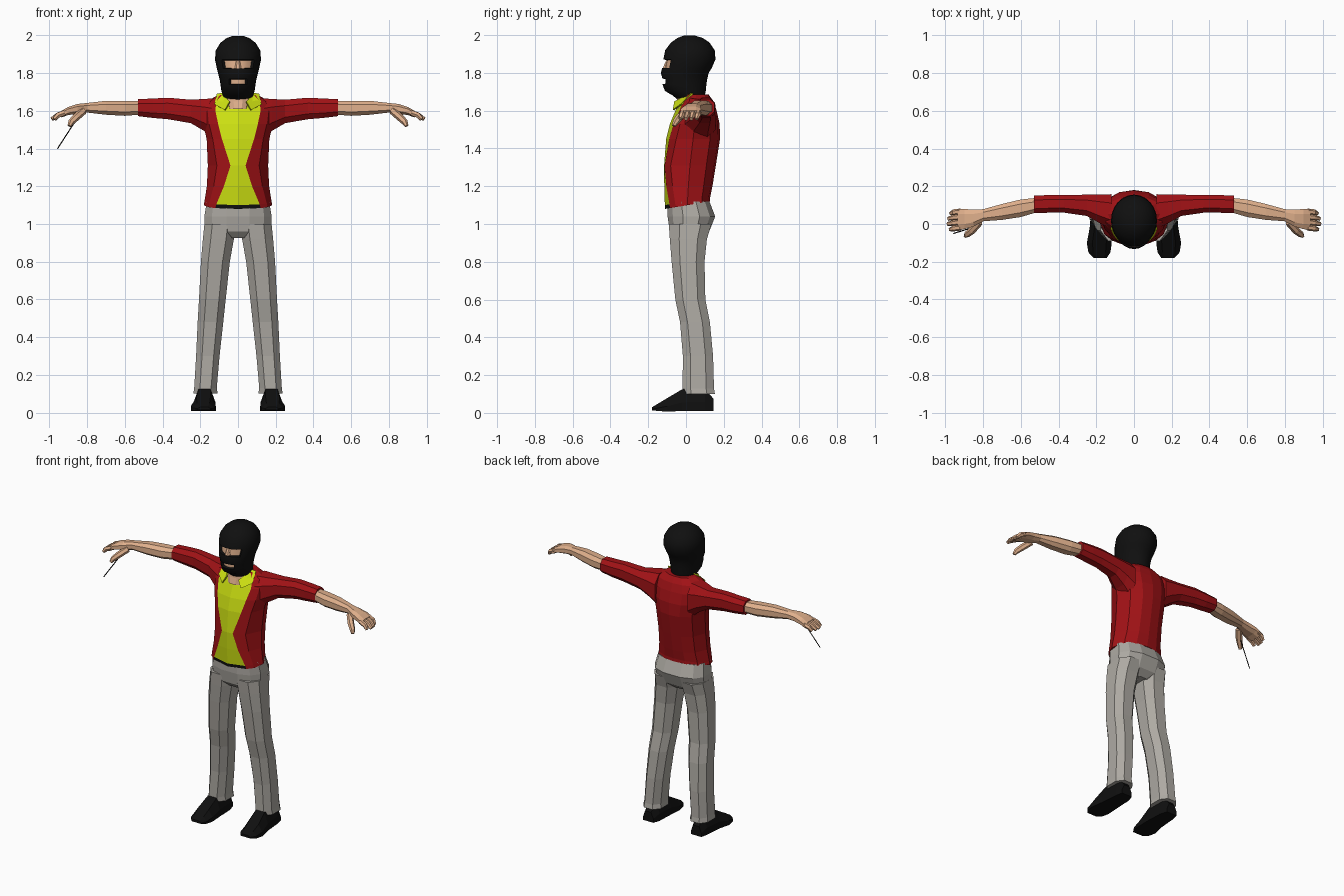
import bpy, bmesh, math
from mathutils import Vector

if "Cube" in bpy.data.objects:
    bpy.data.objects.remove(bpy.data.objects["Cube"])


def material(name, rgb):
    m = bpy.data.materials.new(name)
    m.diffuse_color = (*rgb, 1)
    m.use_nodes = True
    m.node_tree.nodes["Principled BSDF"].inputs["Base Color"].default_value = m.diffuse_color
    return m


RED = material("jacket red", (0.36, 0.006, 0.008))
LIME = material("shirt lime", (0.60, 0.74, 0.006))
GREY = material("trouser grey", (0.42, 0.40, 0.365))
SKIN = material("skin", (0.74, 0.43, 0.26))
BLACK = material("black", (0.005, 0.005, 0.005))


def loft(name, rings, mats, mirror=False, rule=None, edit=None, smooth=None):
    """Skin a list of equal-length point rings and cap both ends."""
    bm = bmesh.new()
    rows = [[bm.verts.new(p) for p in ring] for ring in rings]
    n = len(rows[0])
    for a, b in zip(rows, rows[1:]):
        for i in range(n):
            j = (i + 1) % n
            bm.faces.new((a[i], a[j], b[j], b[i]))
    bm.faces.new(rows[0])
    bm.faces.new(rows[-1])
    bmesh.ops.recalc_face_normals(bm, faces=bm.faces)
    if rule:
        for f in bm.faces:
            f.material_index = rule(f.calc_center_median())
    if edit:
        edit(bm)
    me = bpy.data.meshes.new(name)
    bm.to_mesh(me)
    bm.free()
    ob = bpy.data.objects.new(name, me)
    bpy.context.collection.objects.link(ob)
    for m in mats:
        me.materials.append(m)
    if mirror:
        ob.modifiers.new("Mirror", 'MIRROR')
    if smooth:
        bpy.ops.object.select_all(action='DESELECT')
        ob.select_set(True)
        bpy.context.view_layer.objects.active = ob
        bpy.ops.object.shade_smooth_by_angle(angle=math.radians(smooth))
    return ob


def oval(lo1, hi1, lo2, hi2, n=8, power=0.8, turn=0.5):
    """Rounded-box section inside the given limits."""
    pts = []
    for i in range(n):
        t = 2 * math.pi * (i + turn) / n
        c, s = math.cos(t), math.sin(t)
        k = 1 / max(abs(math.cos(math.pi * turn / n * 2 / 2)), 0.5)
        u = max(-1, min(1, math.copysign(abs(c) ** power, c) * k))
        v = max(-1, min(1, math.copysign(abs(s) ** power, s) * k))
        pts.append(((lo1 + hi1) / 2 + u * (hi1 - lo1) / 2,
                    (lo2 + hi2) / 2 + v * (hi2 - lo2) / 2))
    return pts


def upright(rows, **kw):      # rows: z, x0, x1, y0, y1
    return [[(x, y, r[0]) for x, y in oval(*r[1:], **kw)] for r in rows]


def sideways(rows, **kw):     # rows: x, y0, y1, z0, z1
    return [[(r[0], y, z) for y, z in oval(*r[1:], **kw)] for r in rows]


def tube(path, n=5):          # path: (point, radius), each section square to the path
    rings = []
    for i, (p, r) in enumerate(path):
        d = Vector(path[min(i + 1, len(path) - 1)][0]) - Vector(path[max(i - 1, 0)][0])
        q = d.to_track_quat('Z', 'Y')
        rings.append([Vector(p) + q @ Vector((r * math.cos(2 * math.pi * k / n),
                      r * math.sin(2 * math.pi * k / n), 0)) for k in range(n)])
    return rings


# Jacket body with open front: z, shirt half width, half width, front, back
TORSO = [(1.08, .12, .182, -.11, .128), (1.10, .115, .178, -.112, .128),
         (1.20, .075, .165, -.115, .14), (1.31, .04, .16, -.116, .158),
         (1.45, .085, .166, -.105, .18), (1.53, .105, .185, -.085, .178),
         (1.60, .12, .19, -.056, .162), (1.65, .115, .165, -.035, .145),
         (1.685, .085, .105, -.015, .12)]


def torso_ring(i, z, p, w, yf, yb):
    half = []
    for x, side in ((0, -1), (p, -1), (p + (w - p) * .6, -1), (w, 0),
                    (w * .8, 1), (w * .42, 1), (0, 1)):
        yc = (yf + yb) / 2
        y = yc + side * (yb - yf) / 2 * (1 - (x / w) ** 2.3) ** .5
        tilt = .04 * (y - yf) / (yb - yf) if i < 2 else 0
        half.append((x, y, z + tilt))
    return half + [(-x, y, z) for x, y, z in half[-2:0:-1]]


def paint_torso(bm):
    bm.faces.ensure_lookup_table()
    for k in range((len(TORSO) - 1) * 12):
        if k % 12 in (0, 11):                     # the two front columns
            bm.faces[k].material_index = 2 if k < 12 else 1


loft("jacket_and_shirt", [torso_ring(i, *r) for i, r in enumerate(TORSO)],
     [RED, LIME, BLACK], edit=paint_torso)

# Neck and shirt collar flaps
loft("neck", upright([(1.61, -.055, .055, -.062, .08), (1.65, -.07, .07, -.05, .09),
                      (1.72, -.07, .07, -.04, .095)], n=12), [SKIN])
flap = [(.045, -.062, 1.65), (.07, -.07, 1.605), (.125, -.028, 1.635),
        (.112, .03, 1.692), (.085, .03, 1.695)]
loft("shirt_collar", [flap, [(x - .004, y + .008, z - .003) for x, y, z in flap]],
     [LIME], mirror=True)

# Sleeves
loft("sleeve", sideways([(.12, -.03, .162, 1.44, 1.672), (.18, 0, .16, 1.49, 1.667),
                         (.25, .04, .158, 1.532, 1.662), (.37, .058, .156, 1.553, 1.672),
                         (.45, .058, .156, 1.56, 1.668), (.53, .055, .152, 1.57, 1.664)]),
     [RED], mirror=True)

# Forearms and palms
loft("forearm_and_palm", sideways([(.50, .065, .142, 1.58, 1.652), (.60, .035, .132, 1.572, 1.655),
                                   (.70, .02, .108, 1.578, 1.655), (.80, .013, .08, 1.59, 1.643),
                                   (.85, -.015, .078, 1.583, 1.638), (.90, -.03, .082, 1.577, 1.622),
                                   (.935, -.032, .082, 1.565, 1.602)]), [SKIN], mirror=True)

# Fingers and thumbs
for i, (y, tip) in enumerate(((-.019, .975), (.01, .988), (.038, .985), (.066, .972))):
    loft(f"finger_{i + 1}", tube([((.92, y, 1.59), .016), ((.955, y - .004, 1.577), .016),
                                  ((tip, y - .01, 1.556), .011)], 6), [SKIN], mirror=True)
loft("thumb", tube([((.82, .01, 1.60), .02), ((.86, -.035, 1.565), .02),
                    ((.885, -.055, 1.54), .017), ((.895, -.065, 1.52), .01)], 6), [SKIN], mirror=True)

# Thin stick held in one hand
loft("stick", tube([((-.86, -.02, 1.55), .003), ((-.957, -.05, 1.40), .003)], 4), [BLACK])

# Trousers
loft("trouser_hips", upright([(.925, -.07, .07, -.055, .085), (.96, -.18, .18, -.088, .125),
                              (1.04, -.182, .182, -.1, .157), (1.12, -.168, .168, -.1, .126)],
                             n=12), [GREY])
loft("trouser_leg", upright([(.10, .105, .24, -.018, .157), (.13, .11, .235, -.022, .152),
                             (.30, .095, .225, -.02, .147), (.48, .075, .217, -.035, .13),
                             (.60, .062, .21, -.06, .106), (.80, .04, .2, -.08, .102),
                             (.92, .018, .19, -.09, .115), (1.0, .008, .182, -.096, .14)]),
     [GREY], mirror=True)

# Shoes: y, inner x, outer x, bottom, top
SHOE = [(.145, .14, .215, .01, .075), (.10, .125, .225, .01, .13), (-.02, .12, .235, .01, .125),
        (-.10, .118, .25, .007, .078), (-.15, .125, .242, .01, .048), (-.18, .145, .215, .014, .03)]
loft("shoe", [[(b, y, c), (b, y, c + (d - c) * .4), (b - (b - a) * .22, y, d),
               (a + (b - a) * .22, y, d), (a, y, c + (d - c) * .4), (a, y, c)]
              for y, a, b, c, d in SHOE], [BLACK], mirror=True)

# Masked head: z, half width, front, back
HEAD = [(1.65, .068, -.035, .095), (1.68, .08, -.07, .10), (1.705, .088, -.112, .105),
        (1.74, .093, -.125, .108), (1.77, .098, -.125, .113), (1.80, .106, -.133, .12),
        (1.825, .112, -.127, .136), (1.872, .122, -.12, .156), (1.92, .118, -.11, .152),
        (1.96, .094, -.08, .125), (1.985, .062, -.045, .088), (1.998, .028, -.01, .045)]


def cut_openings(bm):
    """Sink the eye slot and the mouth slot into the mask and show the skin."""
    for z0, z1, w in ((1.825, 1.872, .08), (1.74, 1.77, .04)):
        sel = []
        for f in bm.faces:
            c = f.calc_center_median()
            if z0 < c.z < z1 and abs(c.x) < w and c.y < 0:
                sel.append(f)
        bmesh.ops.inset_region(bm, faces=sel, thickness=.003, depth=-.018, use_even_offset=True)
        for f in sel:
            f.material_index = 1


loft("masked_head", [[(w * math.sin(t), (a + b) / 2 - (b - a) / 2 * math.cos(t), z)
                      for t in (2 * math.pi * i / 24 for i in range(24))]
                     for z, w, a, b in HEAD], [BLACK, SKIN], edit=cut_openings, smooth=40)

# Nose bridge inside the eye slot
loft("nose_bridge", upright([(1.82, -.02, .02, -.125, -.08), (1.845, -.014, .014, -.116, -.08),
                             (1.87, -.012, .012, -.102, -.08)]), [SKIN])
